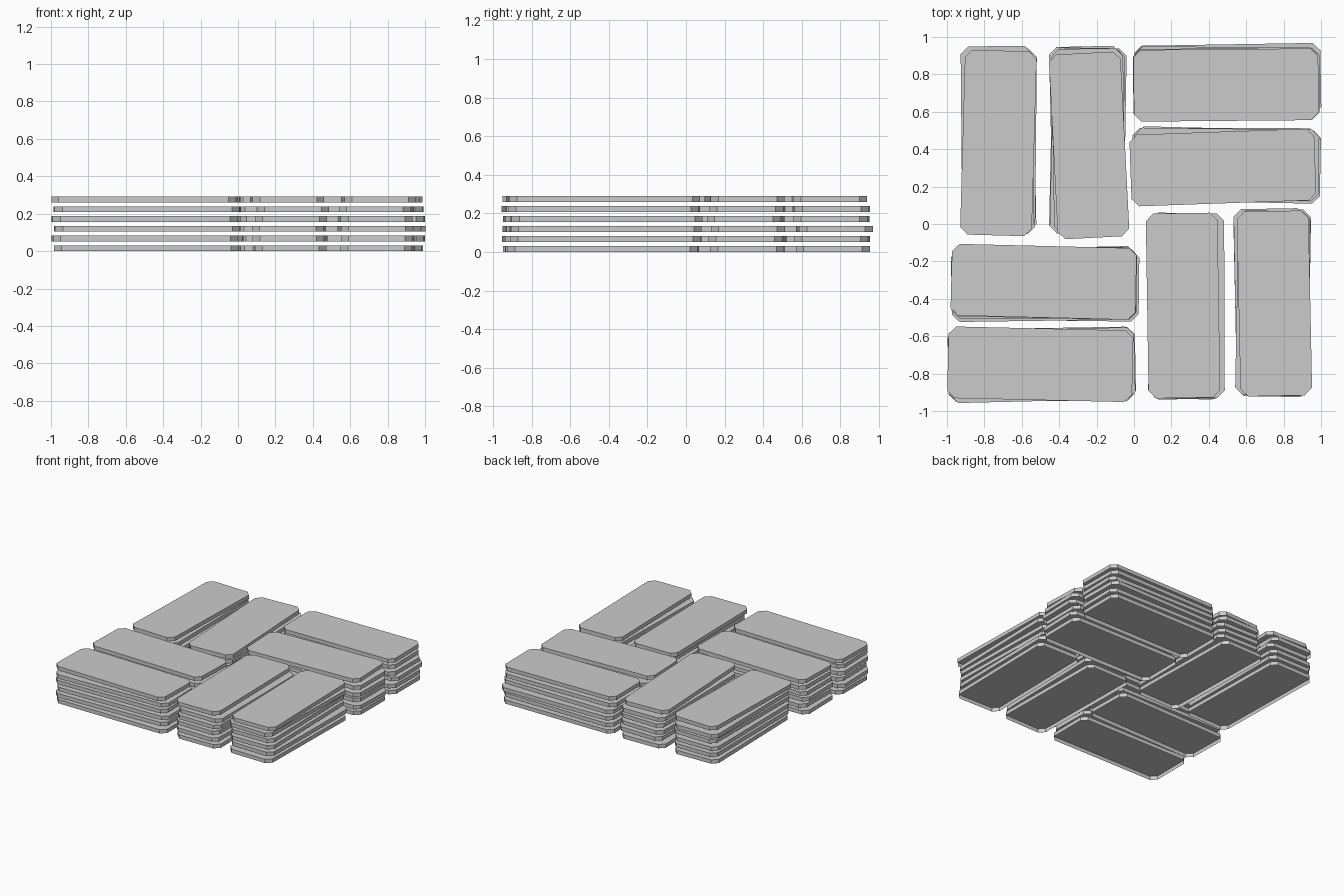
import bpy, math, random

if "Cube" in bpy.data.objects:
    bpy.data.objects.remove(bpy.data.objects["Cube"])

random.seed(11)
LENGTH, WIDTH, THICK, CHAMFER = 0.988, 0.383, 0.031, 0.04
LAYERS, PITCH = 6, 0.052

# stack: vertical?, top slab (x, y, tilt in degrees), mean centre of the lower slabs
STACKS = [
    (True, (-0.725, 0.433, -1.6), (-0.722, 0.450)),
    (True, (-0.240, 0.420, 2.9), (-0.242, 0.445)),
    (False, (0.492, 0.743, 0.5), (0.494, 0.758)),
    (False, (0.475, 0.302, 2.0), (0.492, 0.312)),
    (False, (-0.483, -0.309, -1.4), (-0.473, -0.316)),
    (False, (-0.501, -0.750, -1.3), (-0.493, -0.746)),
    (True, (0.262, -0.436, 0.9), (0.282, -0.437)),
    (True, (0.751, -0.425, 1.2), (0.739, -0.422)),
]


def slab_mesh():
    # octagonal cap with clipped corners and side walls, open underneath
    a, b, c = LENGTH / 2, WIDTH / 2, CHAMFER
    ring = [(a, b - c), (a - c, b), (c - a, b), (-a, b - c),
            (-a, c - b), (c - a, -b), (a - c, -b), (a, c - b)]
    verts = [(x, y, z) for z in (0, THICK) for x, y in ring]
    faces = [tuple(range(8, 16))]
    faces += [(i, (i + 1) % 8, (i + 1) % 8 + 8, i + 8) for i in range(8)]
    mesh = bpy.data.meshes.new("slab")
    mesh.from_pydata(verts, [], faces)
    mesh.update()
    return mesh


mesh = slab_mesh()

# eight stacks in a basket-weave plan, each slab slightly out of line
for s, (vertical, top, mean) in enumerate(STACKS):
    for layer in range(LAYERS):
        if layer == LAYERS - 1:
            x, y, tilt = top
        else:
            x = mean[0] + random.uniform(-0.011, 0.011)
            y = mean[1] + random.uniform(-0.011, 0.011)
            tilt = random.uniform(-1.4, 1.4)
        ob = bpy.data.objects.new(f"slab_stack{s + 1}_layer{layer + 1}", mesh)
        ob.location = (x, y, layer * PITCH)
        ob.rotation_euler.z = math.radians(tilt + (90 if vertical else 0))
        bpy.context.collection.objects.link(ob)
